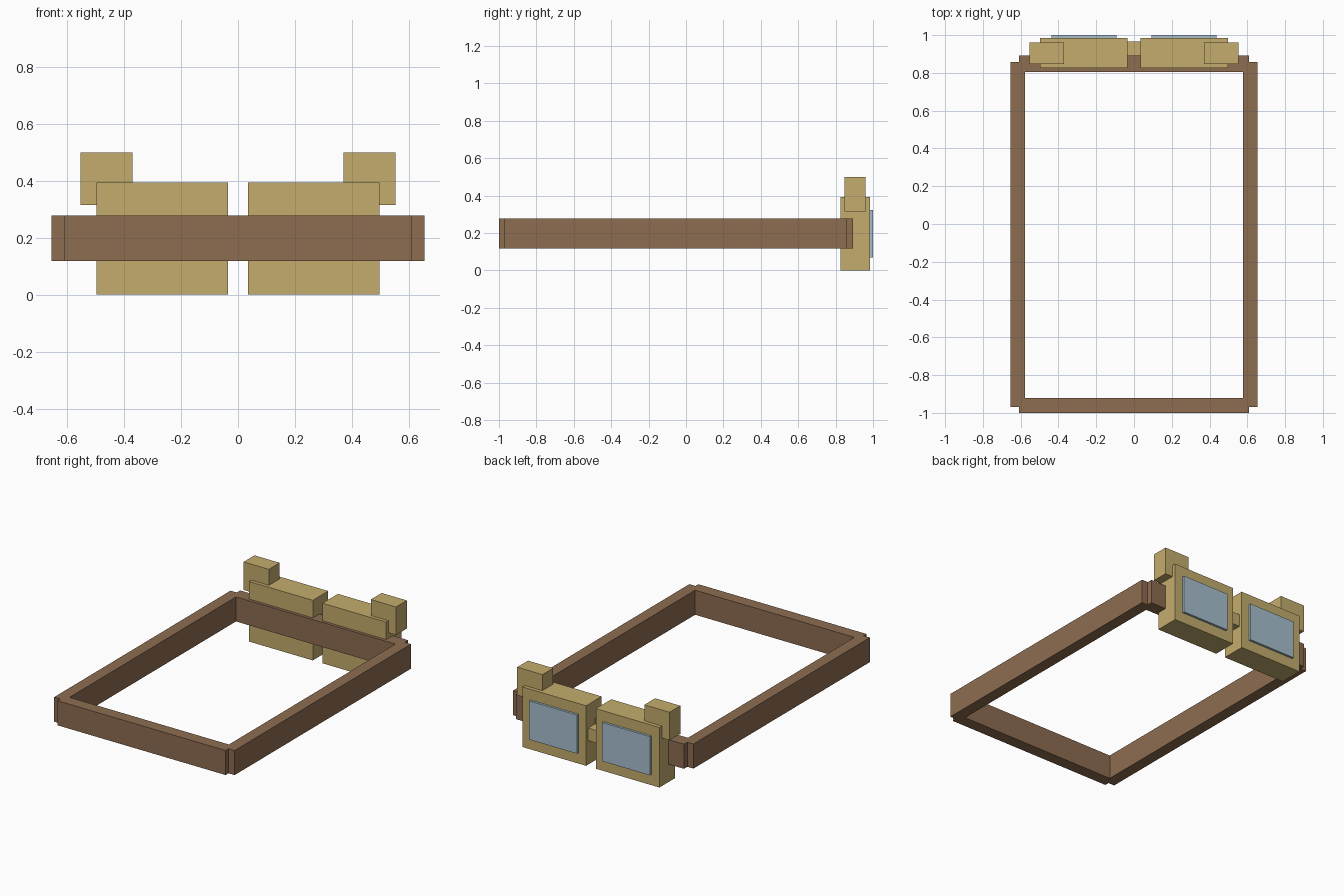
import bpy

cube = bpy.data.objects.get("Cube")
if cube:
    bpy.data.objects.remove(cube, do_unlink=True)


def srgb(*rgb):
    """Convert 0-255 display values to a linear colour."""
    lin = [((c / 255 + 0.055) / 1.055) ** 2.4 for c in rgb]
    return (*lin, 1.0)


def material(name, colour):
    mat = bpy.data.materials.new(name)
    mat.use_nodes = True
    mat.diffuse_color = colour
    mat.node_tree.nodes["Principled BSDF"].inputs["Base Color"].default_value = colour
    return mat


leather = material("brown leather", srgb(141, 109, 81))
brass = material("pale brass", srgb(196, 172, 109))
glass = material("blue glass", srgb(167, 191, 206))


def box(name, x, y, z, mat):
    """Add a box spanning the given (low, high) ranges."""
    spans = (x, y, z)
    bpy.ops.mesh.primitive_cube_add(size=1, location=[(a + b) / 2 for a, b in spans])
    obj = bpy.context.object
    obj.name = name
    obj.scale = [b - a for a, b in spans]
    bpy.ops.object.transform_apply(location=False, rotation=False, scale=True)
    obj.data.materials.append(mat)
    return obj


def pair(name, x, y, z, mat):
    """Add a box on the left (+x) and its mirror on the right."""
    box("left_" + name, x, y, z, mat)
    box("right_" + name, (-x[1], -x[0]), y, z, mat)


# Head strap loop
strap_z = (0.118, 0.279)
box("front_strap", (-0.61, 0.61), (-1.0, -0.92), strap_z, leather)
box("back_strap", (-0.61, 0.61), (0.805, 0.893), strap_z, leather)
pair("side_strap", (0.578, 0.655), (-0.97, 0.858), strap_z, leather)

# Eyepieces with raised lenses
pair("eyepiece", (0.035, 0.497), (0.825, 0.985), (0.0, 0.394), brass)
pair("lens", (0.092, 0.438), (0.96, 1.0), (0.07, 0.324), glass)

# Bridge between the eyepieces and blocks on their outer top corners
box("nose_bridge", (-0.05, 0.05), (0.86, 0.965), (0.158, 0.24), brass)
pair("corner_block", (0.37, 0.553), (0.848, 0.96), (0.315, 0.499), brass)
